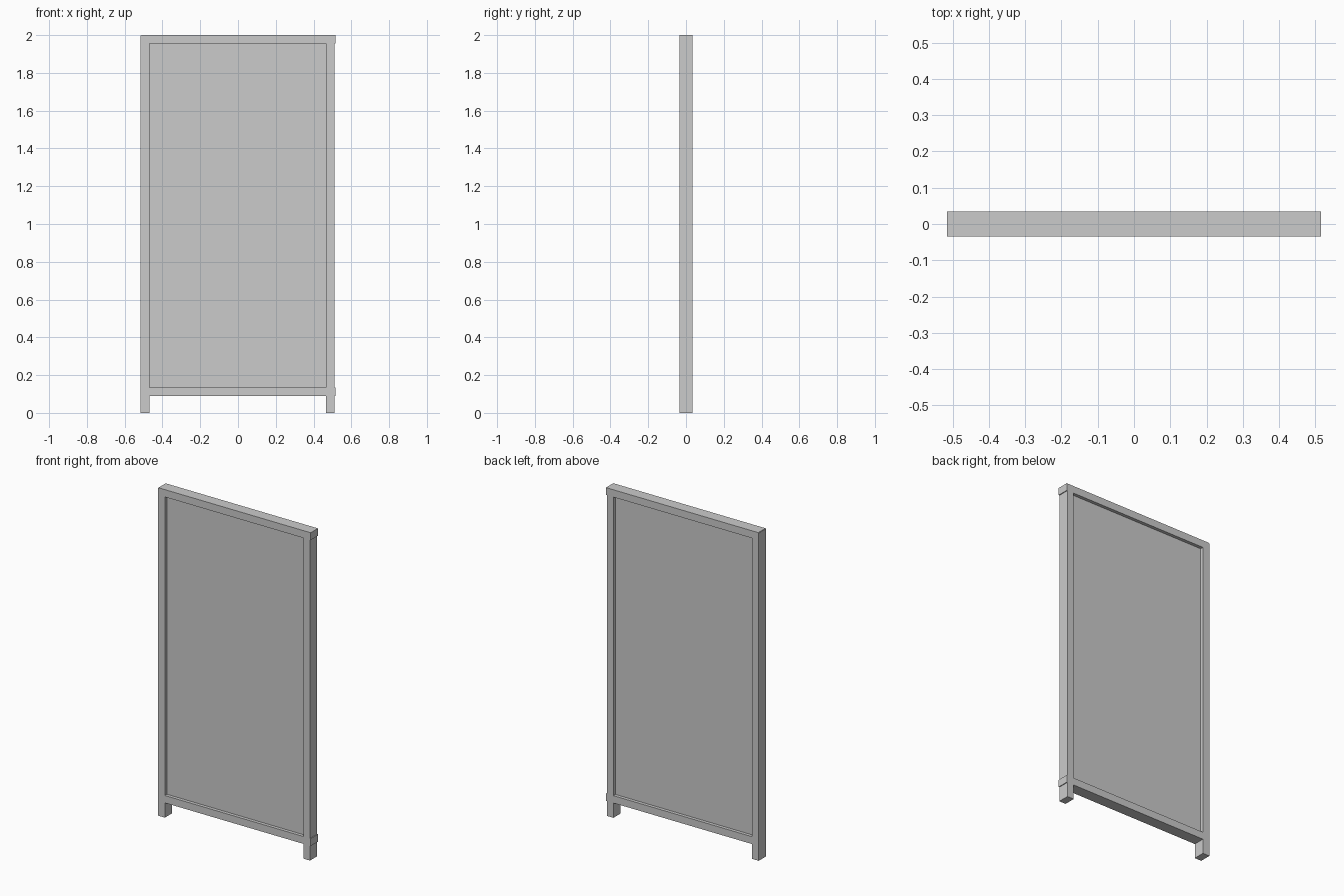
import bpy

if "Cube" in bpy.data.objects:
    bpy.data.objects.remove(bpy.data.objects["Cube"])


def box(name, x, y, z):
    """Axis-aligned box from (min, max) ranges."""
    centre = [(a + b) / 2 for a, b in (x, y, z)]
    bpy.ops.mesh.primitive_cube_add(size=1, location=centre)
    obj = bpy.context.object
    obj.name = name
    obj.scale = [b - a for a, b in (x, y, z)]
    bpy.ops.object.transform_apply(location=False, rotation=False, scale=True)
    return obj


DEPTH = (-0.035, 0.035)

# Side posts, running down to form the feet
box("left_post", (-0.515, -0.469), DEPTH, (0, 1.998))
box("right_post", (0.465, 0.510), DEPTH, (0, 1.998))

# Top and bottom rails, ends slightly proud of the right post
for name, z in (("bottom_rail", 0.09), ("top_rail", 1.955)):
    box(name, (-0.512, 0.515), DEPTH, (z, z + 0.045))

# Thin infill panel, recessed on both faces
box("panel", (-0.475, 0.47), (-0.015, 0.015), (0.13, 1.96))
